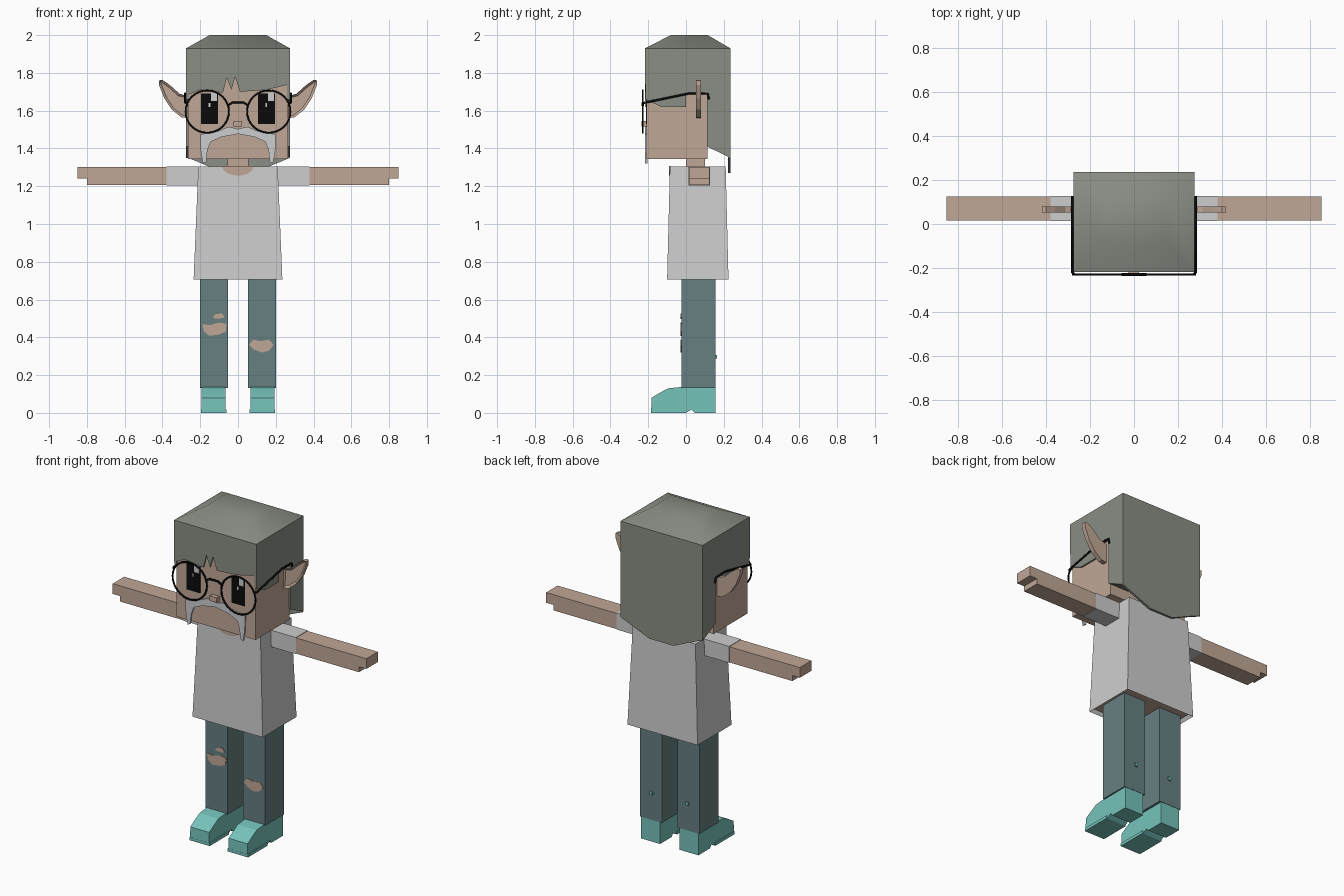
import bpy, bmesh, math
from mathutils import Vector

cube = bpy.data.objects.get("Cube")
if cube:
    bpy.data.objects.remove(cube, do_unlink=True)


def material(name, *rgb):
    lin = [((c / 255 + 0.055) / 1.055) ** 2.4 for c in rgb] + [1.0]
    m = bpy.data.materials.new(name)
    m.use_nodes = True
    m.diffuse_color = lin
    m.node_tree.nodes["Principled BSDF"].inputs["Base Color"].default_value = lin
    return m


skin = material("skin", 192, 167, 150)
hair_grey = material("hair grey", 138, 142, 133)
shirt_grey = material("shirt grey", 206, 206, 206)
denim = material("denim", 103, 128, 130)
teal = material("shoe teal", 118, 195, 187)
black = material("black", 10, 10, 10)
pale = material("moustache pale grey", 203, 205, 208)


def finish(bm, name, *mats):
    bmesh.ops.recalc_face_normals(bm, faces=bm.faces)
    me = bpy.data.meshes.new(name)
    bm.to_mesh(me)
    bm.free()
    for m in mats:
        me.materials.append(m)
    ob = bpy.data.objects.new(name, me)
    bpy.context.collection.objects.link(ob)
    return ob


def prism_bm(pts, axis, lo, hi):
    """Extrude a 2D outline along one axis; outline uses the other two axes in order."""
    bm = bmesh.new()

    def ring(d):
        out = []
        for p in pts:
            co = list(p)
            co.insert(axis, d)
            out.append(bm.verts.new(co))
        return out
    a, b = ring(lo), ring(hi)
    bm.faces.new(a)
    bm.faces.new(b[::-1])
    for i in range(len(a)):
        j = (i + 1) % len(a)
        bm.faces.new((a[i], b[i], b[j], a[j]))
    bmesh.ops.recalc_face_normals(bm, faces=bm.faces)
    return bm


def prism(name, pts, axis, lo, hi, mat):
    return finish(prism_bm(pts, axis, lo, hi), name, mat)


def box(name, x, y, z, mat):
    return prism(name, [(x[0], y[0]), (x[1], y[0]), (x[1], y[1]), (x[0], y[1])], 2, *z, mat)


def frustum_bm(bottom, top):
    """bottom and top are (half width, front y, back y, z)."""
    bm = bmesh.new()
    rings = [[bm.verts.new(c) for c in ((-w, f, z), (w, f, z), (w, b, z), (-w, b, z))]
             for w, f, b, z in (bottom, top)]
    lo, hi = rings
    bm.faces.new(lo[::-1])
    bm.faces.new(hi)
    for i in range(4):
        j = (i + 1) % 4
        bm.faces.new((lo[i], lo[j], hi[j], hi[i]))
    bm.normal_update()
    return bm


def wire(name, pts, radius, mat, cyclic=False):
    cu = bpy.data.curves.new(name, "CURVE")
    cu.dimensions = "3D"
    cu.bevel_depth = radius
    cu.bevel_resolution = 1
    cu.use_fill_caps = True
    sp = cu.splines.new("POLY")
    sp.points.add(len(pts) - 1)
    for p, co in zip(sp.points, pts):
        p.co = (*co, 1)
    sp.use_cyclic_u = cyclic
    cu.materials.append(mat)
    ob = bpy.data.objects.new(name, cu)
    bpy.context.collection.objects.link(ob)
    bpy.ops.object.select_all(action="DESELECT")
    ob.select_set(True)
    bpy.context.view_layer.objects.active = ob
    bpy.ops.object.convert(target="MESH")


def flip(pts, s):
    return [(s * u, v) for u, v in pts]


# Head and neck
box("head", (-0.265, 0.265), (-0.21, 0.115), (1.345, 1.93), skin)
box("neck", (-0.055, 0.055), (0, 0.1), (1.25, 1.35), skin)
box("nose", (-0.025, 0.022), (-0.235, -0.205), (1.515, 1.545), skin)

# Hair: domed cap, fringe, sides and back
cap = finish(frustum_bm((0.275, -0.218, 0.235, 1.93), (0.15, -0.08, 0.115, 2.0)), "hair_cap", hair_grey)
bpy.ops.object.select_all(action="DESELECT")
cap.select_set(True)
bpy.context.view_layer.objects.active = cap
bpy.ops.object.shade_smooth_by_angle(angle=math.radians(50))

fringe = [(-0.275, 1.93), (-0.275, 1.68), (-0.2, 1.71), (-0.08, 1.695), (-0.06, 1.775),
          (-0.035, 1.71), (-0.015, 1.78), (0.01, 1.7), (0.15, 1.71), (0.275, 1.74), (0.275, 1.93)]
prism("hair_fringe", fringe, 1, -0.218, -0.208, hair_grey)
side = [(-0.215, 1.93), (-0.215, 1.66), (-0.13, 1.62), (0, 1.62), (0, 1.69), (0.115, 1.69), (0.115, 1.93)]
for s, label in ((1, "left"), (-1, "right")):
    prism(label + "_side_hair", side, 0, s * 0.26, s * 0.275, hair_grey)
prism("back_hair", [(0.112, 1.93), (0.112, 1.41), (0.235, 1.35), (0.235, 1.93)], 0, -0.275, 0.275, hair_grey)
nape = [(-0.275, 1.45), (-0.275, 1.355), (-0.18, 1.315), (-0.08, 1.27), (0.08, 1.27), (0.275, 1.35), (0.275, 1.45)]
prism("nape_hair", nape, 1, 0.222, 0.235, hair_grey)

# Moustache
half = [(0, 1.503), (0.05, 1.515), (0.11, 1.49), (0.2, 1.475), (0.197, 1.38), (0.185, 1.32),
        (0.168, 1.33), (0.162, 1.39), (0.145, 1.435), (0.09, 1.46), (0, 1.477)]
prism("moustache", half + flip(half, -1)[-2:0:-1], 1, -0.218, -0.205, pale)

# Ears, eyes and glasses
ear = [(0.262, 1.56), (0.3, 1.565), (0.35, 1.605), (0.39, 1.665), (0.418, 1.735), (0.418, 1.76),
       (0.4, 1.763), (0.36, 1.735), (0.31, 1.69), (0.262, 1.675)]
for s, label in ((1, "left"), (-1, "right")):
    bm = prism_bm(flip(ear, s), 1, 0.053, 0.08)
    front = min(bm.faces, key=lambda f: f.calc_center_median().y)
    bmesh.ops.inset_region(bm, faces=[front], thickness=0.013)
    bmesh.ops.translate(bm, verts=front.verts, vec=(0, 0.012, 0))
    finish(bm, label + "_ear", skin)

    mid = s * 0.15
    box(label + "_eye", (mid - 0.045, mid + 0.045), (-0.213, -0.208), (1.53, 1.69), black)
    box(label + "_eye_glint", (mid + 0.008, mid + 0.04), (-0.2165, -0.21), (1.65, 1.695), pale)
    box(label + "_eye_spark", (mid - 0.005, mid + 0.004), (-0.2165, -0.21), (1.62, 1.64), pale)

    ring = [(s * 0.163 + 0.115 * math.cos(a), -0.229, 1.595 + 0.112 * math.sin(a))
            for a in (math.tau * i / 32 for i in range(32))]
    wire(label + "_lens_rim", ring, 0.005, black, True)
    x = s * 0.28
    wire(label + "_temple", [(s * 0.27, -0.229, 1.64), (x, -0.22, 1.642), (x, 0.02, 1.692),
                             (x, 0.115, 1.69), (x, 0.122, 1.66)], 0.006, black)
wire("glasses_bridge", [(-0.057, -0.229, 1.625), (-0.03, -0.229, 1.643), (0.03, -0.229, 1.643),
                        (0.057, -0.229, 1.625)], 0.006, black)

# Shirt with an open hem showing the body inside
bm = frustum_bm((0.235, -0.1, 0.225, 0.705), (0.21, -0.085, 0.21, 1.305))
hem = min(bm.faces, key=lambda f: f.calc_center_median().z)
bmesh.ops.inset_region(bm, faces=[hem], thickness=0.018)
hem.material_index = 1
bmesh.ops.translate(bm, verts=hem.verts, vec=(0, 0, 0.02))
finish(bm, "shirt", shirt_grey, skin)
neckline = [(0.083 * math.cos(a), 1.306 - 0.05 * math.sin(a)) for a in (math.pi * i / 10 for i in range(11))]
prism("neckline", neckline, 1, -0.09, -0.081, skin)

# Arms, legs and shoes
shoe = [(-0.185, 0), (-0.182, 0.08), (-0.15, 0.1), (-0.095, 0.13), (-0.025, 0.137), (0.155, 0.135),
        (0.155, 0), (0.045, 0), (0.03, 0.018), (0, 0)]
arm = [(0.37, 1.207), (0.8, 1.207), (0.8, 1.24), (0.85, 1.24), (0.85, 1.302), (0.37, 1.302)]
for s, label in ((1, "left"), (-1, "right")):
    box(label + "_sleeve", (s * 0.2, s * 0.378), (0.013, 0.127), (1.205, 1.305), shirt_grey)
    prism(label + "_arm", flip(arm, s), 1, 0.015, 0.125, skin)
    box(label + "_leg", (s * 0.052, s * 0.2), (-0.025, 0.157), (0.132, 0.73), denim)
    prism(label + "_shoe", shoe, 0, s * 0.065, s * 0.192, teal)
    box(label + "_sole", (s * 0.06, s * 0.197), (-0.185, 0), (0, 0.018), teal)
    box(label + "_calf_stud", (s * 0.12 - 0.009, s * 0.12 + 0.009), (0.155, 0.165), (0.287, 0.307), teal)

# Ripped patches on the trousers
rips = {
    "right_knee_rip": [(-0.19, 0.47), (-0.15, 0.465), (-0.1, 0.478), (-0.06, 0.472), (-0.065, 0.43),
                       (-0.1, 0.415), (-0.15, 0.408), (-0.18, 0.43)],
    "right_thigh_rip": [(-0.135, 0.502), (-0.12, 0.522), (-0.085, 0.527), (-0.07, 0.505), (-0.1, 0.498)],
    "left_knee_rip": [(0.058, 0.36), (0.08, 0.388), (0.12, 0.38), (0.165, 0.388), (0.188, 0.36),
                      (0.165, 0.33), (0.125, 0.32), (0.085, 0.335)],
}
for name, pts in rips.items():
    prism(name, pts, 1, -0.028, -0.022, skin)
